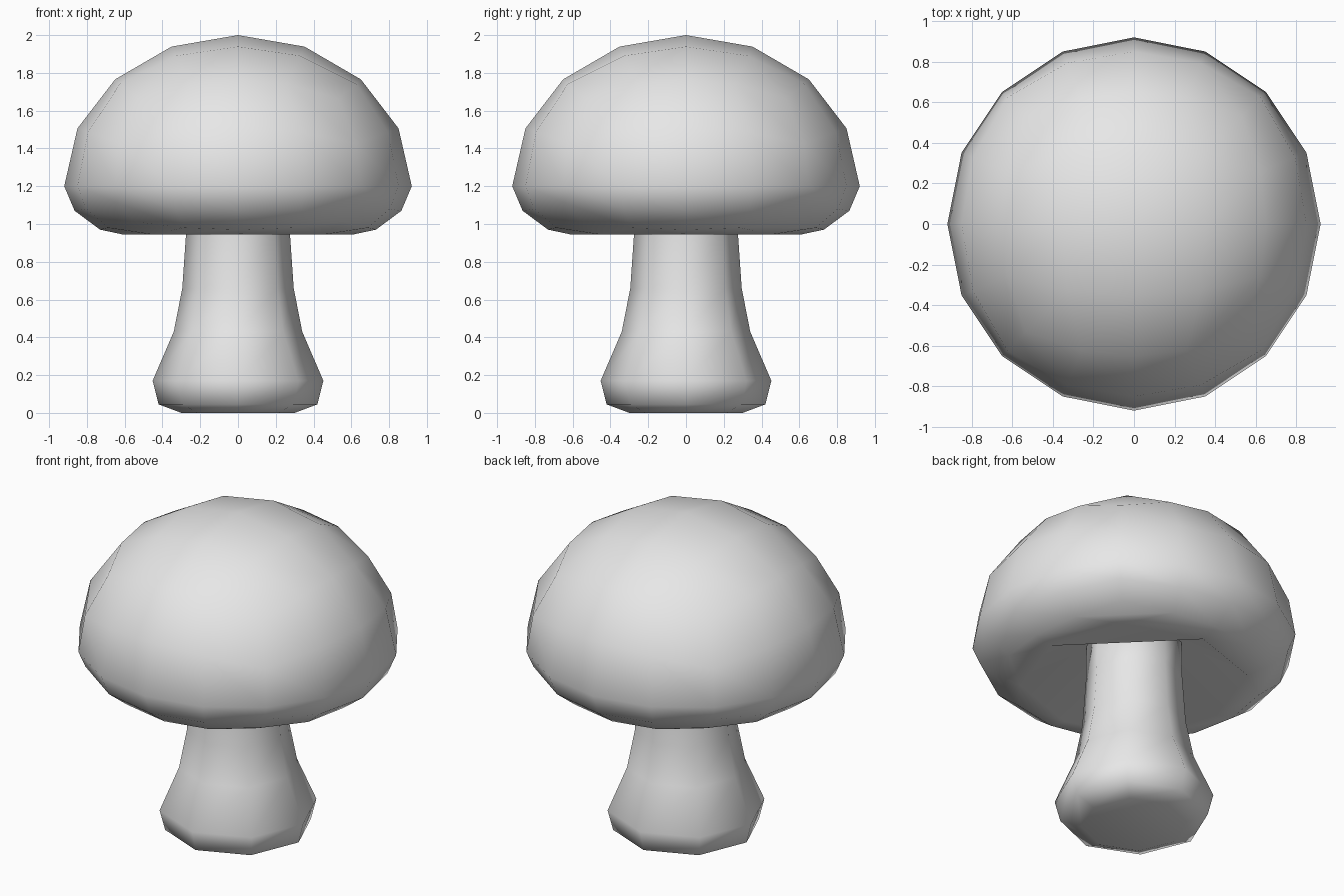
import bpy
import bmesh
from math import pi, tan, cos, sin, asin, atan2

cube = bpy.data.objects.get("Cube")
if cube:
    bpy.data.objects.remove(cube, do_unlink=True)

# One plain colour for the whole model
grey = bpy.data.materials.new("light_grey")
grey.use_nodes = True
grey.diffuse_color = (0.8, 0.8, 0.8, 1)
bsdf = next(n for n in grey.node_tree.nodes if n.type == "BSDF_PRINCIPLED")
bsdf.inputs["Base Color"].default_value = (0.8, 0.8, 0.8, 1)


def finish(bm, name):
    """Turn a bmesh into a smooth shaded, coloured object."""
    bmesh.ops.recalc_face_normals(bm, faces=bm.faces)
    for face in bm.faces:
        face.smooth = True
    mesh = bpy.data.meshes.new(name)
    bm.to_mesh(mesh)
    bm.free()
    mesh.materials.append(grey)
    obj = bpy.data.objects.new(name, mesh)
    bpy.context.collection.objects.link(obj)
    return obj


def underside(angle):
    """Radius and height of the cap below its widest ring, by angle downwards."""
    points = [(0, 0.92, 1.20), (22.5, 0.865, 1.07), (45, 0.73, 0.97),
              (59, 0.65, 0.945), (68, 0.61, 0.945), (90, 0, 1.35)]
    for (a0, r0, z0), (a1, r1, z1) in zip(points, points[1:]):
        if angle <= a1:
            t = (angle - a0) / (a1 - a0)
            return r0 + (r1 - r0) * t, z0 + (z1 - z0) * t
    return points[-1][1:]


# Cap: cube rounded into a dome, its underside hollowed inside the rim
bm = bmesh.new()
bmesh.ops.create_cube(bm, size=2)
bmesh.ops.subdivide_edges(bm, edges=bm.edges[:], cuts=3, use_grid_fill=True)
for v in bm.verts:
    for i in range(3):
        v.co[i] = tan(v.co[i] * pi / 4)
    v.co.normalize()
    if v.co.z >= -0.001:
        v.co = (v.co.x * 0.92, v.co.y * 0.92, 1.2 + v.co.z * 0.8)
    else:
        radius, height = underside(asin(min(1, -v.co.z)) * 180 / pi)
        turn = atan2(v.co.y, v.co.x)
        v.co = (radius * cos(turn), radius * sin(turn), height)
finish(bm, "cap")

# Stem: eight-sided turned column with a swollen foot
SIDES = 8
profile = [(0.30, 0), (0.42, 0.045), (0.452, 0.17), (0.34, 0.43),
           (0.295, 0.66), (0.275, 0.95), (0.27, 1.25)]
bm = bmesh.new()
rings = [[bm.verts.new((r * cos(2 * pi * k / SIDES), r * sin(2 * pi * k / SIDES), z))
          for k in range(SIDES)] for r, z in profile]
for low, high in zip(rings, rings[1:]):
    for k in range(SIDES):
        n = (k + 1) % SIDES
        bm.faces.new((low[k], low[n], high[n], high[k]))
bm.faces.new(rings[0])
bm.faces.new(rings[-1])
finish(bm, "stem")
